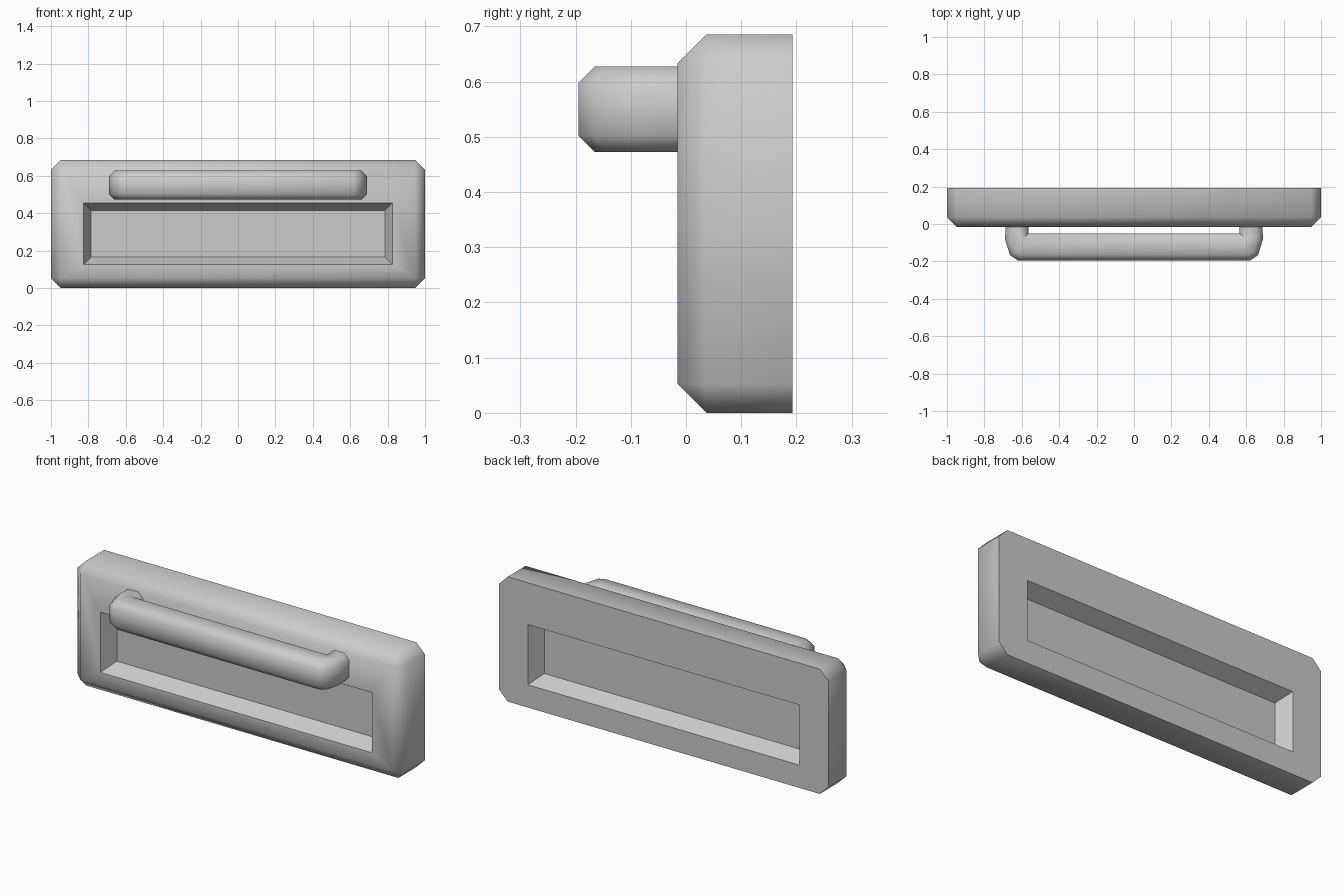
import bpy, bmesh, math
from mathutils import Vector

default = bpy.data.objects.get("Cube")
if default:
    bpy.data.objects.remove(default, do_unlink=True)

GREY = (0.6, 0.6, 0.6, 1)
mat = bpy.data.materials.new("plain_grey")
mat.use_nodes = True
mat.diffuse_color = GREY
mat.node_tree.nodes["Principled BSDF"].inputs["Base Color"].default_value = GREY

HEIGHT, FRONT, BACK = 0.685, -0.015, 0.193


def finish(bm, name):
    bmesh.ops.recalc_face_normals(bm, faces=bm.faces)
    mesh = bpy.data.meshes.new(name)
    bm.to_mesh(mesh)
    bm.free()
    mesh.materials.append(mat)
    obj = bpy.data.objects.new(name, mesh)
    bpy.context.collection.objects.link(obj)
    bpy.ops.object.select_all(action='DESELECT')
    obj.select_set(True)
    bpy.context.view_layer.objects.active = obj
    bpy.ops.object.shade_smooth_by_angle(angle=math.radians(50))


def inset_to(bm, face, half_x, z_low, z_high, y):
    """Inset a face, then place its corners on the given rectangle."""
    bmesh.ops.inset_individual(bm, faces=[face], thickness=0.02)
    mid = face.calc_center_median().z
    for v in face.verts:
        v.co = (math.copysign(half_x, v.co.x), y, z_high if v.co.z > mid else z_low)


# Frame plate with a tapered recess on each side
bm = bmesh.new()
bmesh.ops.create_cube(bm, size=1)
for v in bm.verts:
    v.co = (v.co.x * 2, BACK if v.co.y > 0 else FRONT, (v.co.z + 0.5) * HEIGHT)
bm.normal_update()
rim = [e for e in bm.edges
       if all(v.co.y < 0 for v in e.verts)
       or abs(e.verts[0].co.y - e.verts[1].co.y) > 0.1]
ends = [f for f in bm.faces if abs(f.normal.y) > 0.9]
for face in ends:
    y = face.calc_center_median().y
    depth = 0.085 if y < 0 else -0.085
    inset_to(bm, face, 0.825, 0.125, 0.455, y)
    inset_to(bm, face, 0.785, 0.165, 0.415, y + depth)
bmesh.ops.bevel(bm, geom=rim, offset=0.052, segments=1, affect='EDGES')
finish(bm, "recessed_plate")

# Handle: bracket outline seen from above, extruded upward with chamfered edges
half = [(0.565, -0.05), (0.565, 0.0), (0.685, 0.0),
        (0.69, -0.08), (0.663, -0.167), (0.62, -0.195)]
outline = half + [(-x, y) for x, y in reversed(half)]
bm = bmesh.new()
base = bm.faces.new([bm.verts.new((x, y, 0.472)) for x, y in outline])
top = bmesh.ops.extrude_face_region(bm, geom=[base], use_keep_orig=True)["geom"]
bmesh.ops.translate(bm, vec=Vector((0, 0, 0.155)),
                    verts=[g for g in top if isinstance(g, bmesh.types.BMVert)])
bmesh.ops.recalc_face_normals(bm, faces=bm.faces)
edges = [e for e in bm.edges
         if abs(e.verts[0].co.z - e.verts[1].co.z) < 0.01
         and not all(v.co.y > -0.01 for v in e.verts)]
bmesh.ops.bevel(bm, geom=edges, offset=0.03, segments=1, affect='EDGES')
finish(bm, "pull_handle")
